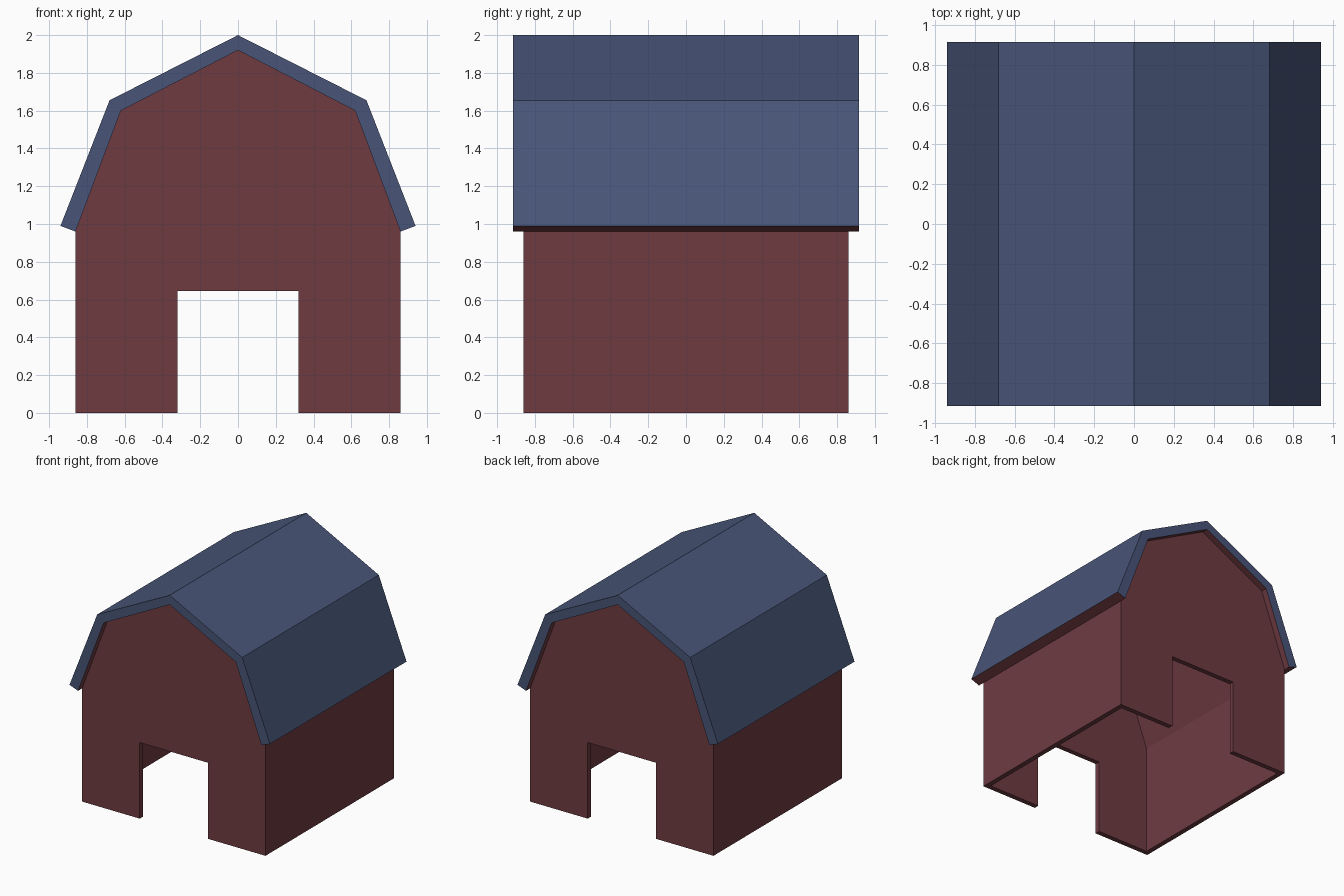
import bpy, bmesh

if "Cube" in bpy.data.objects:
    bpy.data.objects.remove(bpy.data.objects["Cube"])


def material(name, rgb):
    m = bpy.data.materials.new(name)
    m.diffuse_color = (*rgb, 1.0)
    m.use_nodes = True
    m.node_tree.nodes["Principled BSDF"].inputs["Base Color"].default_value = m.diffuse_color
    return m


RED = material("barn red", (0.156, 0.0437, 0.053))
BLUE = material("roof slate blue", (0.0648, 0.0908, 0.188))


def mirrored(half):
    """Full outline from its right half, listed from bottom right up to the ridge."""
    return half + [(-x, z) for x, z in reversed(half) if x > 0]


def prism(name, outline, y0, y1, mats):
    """Extrude an x-z outline along y."""
    bm = bmesh.new()
    face = bm.faces.new([bm.verts.new((x, y0, z)) for x, z in outline])
    ext = bmesh.ops.extrude_face_region(bm, geom=[face])
    moved = [v for v in ext["geom"] if isinstance(v, bmesh.types.BMVert)]
    bmesh.ops.translate(bm, verts=moved, vec=(0, y1 - y0, 0))
    bmesh.ops.recalc_face_normals(bm, faces=bm.faces)
    mesh = bpy.data.meshes.new(name)
    bm.to_mesh(mesh)
    bm.free()
    for m in mats:
        mesh.materials.append(m)
    ob = bpy.data.objects.new(name, mesh)
    bpy.context.collection.objects.link(ob)
    return ob


def cut(target, cutter):
    cutter.hide_render = True
    cutter.hide_set(True)
    mod = target.modifiers.new(cutter.name, 'BOOLEAN')
    mod.operation = 'DIFFERENCE'
    mod.solver = 'EXACT'
    mod.object = cutter


# Walls: gambrel block, hollowed from below, doorway through both gables
T = 0.043
eave_line = [(0.86, 0.96), (0.62, 1.60), (0, 1.92)]
walls = prism("walls", mirrored([(0.86, 0)] + eave_line), -0.86, 0.86, [RED])
room = mirrored([(0.86 - T, -0.2), (0.86 - T, 0.952), (0.5855, 1.569), (0, 1.872)])
cut(walls, prism("room_cutter", room, -0.86 + T, 0.86 - T, [RED]))
door = mirrored([(0.32, -0.1), (0.32, 0.645)])
cut(walls, prism("doorway_cutter", door, -1.2, 1.2, [RED]))

# Roof: bent slab resting on the walls, overhanging both gables
top = mirrored([(0.94, 0.99), (0.68, 1.655), (0, 2.0)])
roof = prism("roof", top + mirrored(eave_line)[::-1], -0.915, 0.915, [BLUE, RED])

# Undersides and eave edges of the roof are red
for p in roof.data.polygons:
    p.material_index = 1 if p.normal.z < -0.05 else 0
